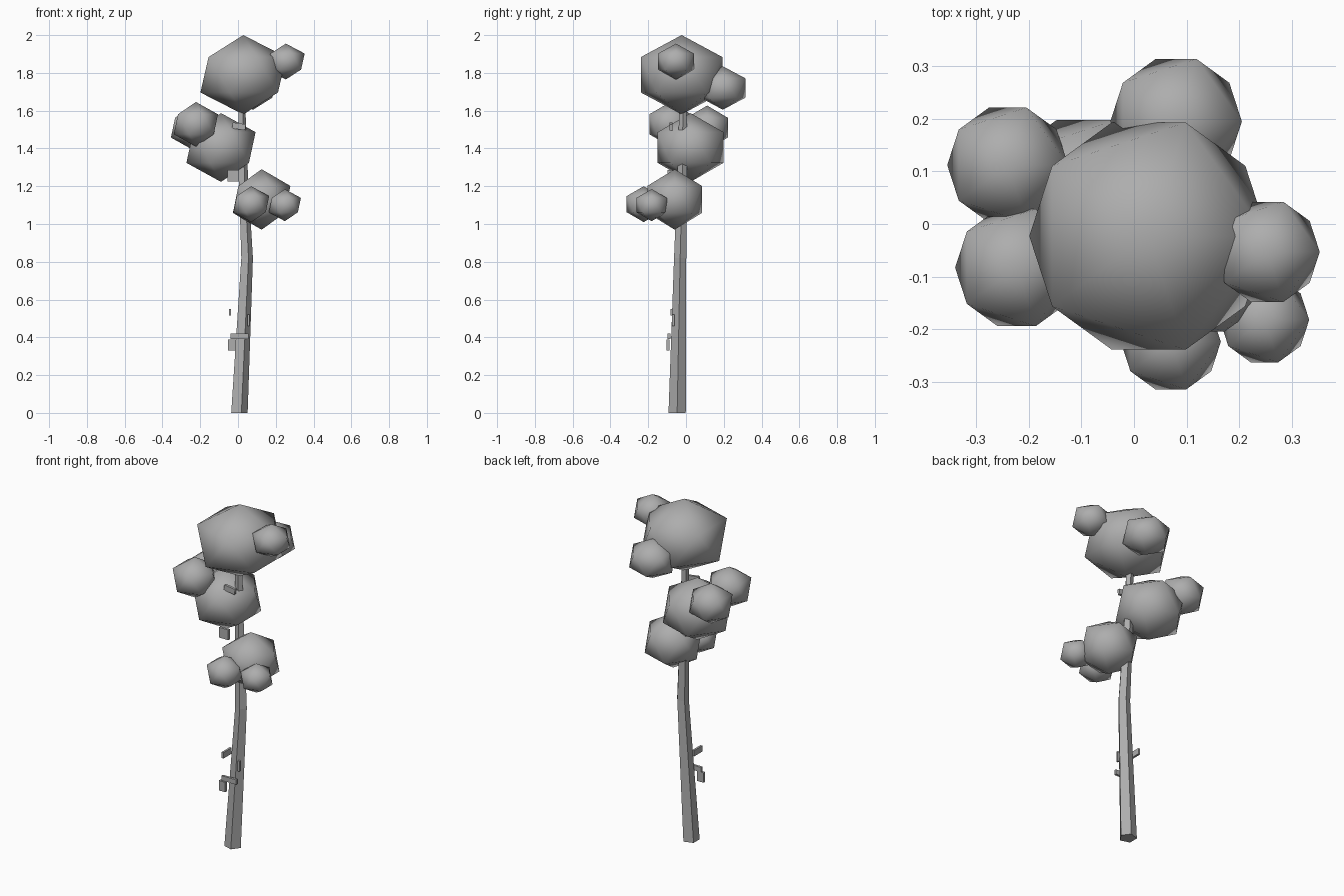
import bpy, bmesh, math
from mathutils import Matrix, Euler

if "Cube" in bpy.data.objects:
    bpy.data.objects.remove(bpy.data.objects["Cube"])

grey = bpy.data.materials.new("plain grey")
grey.diffuse_color = (0.42, 0.42, 0.42, 1)
grey.use_nodes = True
grey.node_tree.nodes["Principled BSDF"].inputs["Base Color"].default_value = grey.diffuse_color


def finish(bm, name, smooth=False):
    bmesh.ops.recalc_face_normals(bm, faces=bm.faces)
    me = bpy.data.meshes.new(name)
    bm.to_mesh(me)
    bm.free()
    for p in me.polygons:
        p.use_smooth = smooth
    me.materials.append(grey)
    ob = bpy.data.objects.new(name, me)
    bpy.context.collection.objects.link(ob)


def foliage(name, centre, ring, rz):
    """Icosahedron clump; ring = radius of its vertex rings, rz = half height."""
    bm = bmesh.new()
    bmesh.ops.create_icosphere(bm, subdivisions=1, radius=1.0)
    s = ring / 0.8944
    m = Matrix.Translation(centre) @ Matrix.Diagonal((s, s, rz, 1))
    bmesh.ops.transform(bm, matrix=m, verts=bm.verts)
    finish(bm, name, True)


def plate(name, centre, size, rot=(0, 0, 0)):
    bm = bmesh.new()
    bmesh.ops.create_cube(bm, size=1.0)
    m = (Matrix.Translation(centre)
         @ Euler([math.radians(a) for a in rot]).to_matrix().to_4x4()
         @ Matrix.Diagonal((*size, 1)))
    bmesh.ops.transform(bm, matrix=m, verts=bm.verts)
    finish(bm, name)


# Trunk: bent, tapering five-sided tube (x, y, z, radius)
path = [(0.003, -0.047, 0.0, 0.048), (0.045, -0.031, 0.82, 0.034),
        (0.026, -0.02, 1.25, 0.027), (0.016, -0.015, 1.72, 0.019)]
bm = bmesh.new()
rings = []
for x, y, z, r in path:
    rings.append([bm.verts.new((x + r * math.cos(math.tau * i / 5),
                                y + r * math.sin(math.tau * i / 5), z))
                  for i in range(5)])
for a, b in zip(rings, rings[1:]):
    for i in range(5):
        j = (i + 1) % 5
        bm.faces.new((a[i], a[j], b[j], b[i]))
bm.faces.new(rings[0][::-1])
bm.faces.new(rings[-1])
finish(bm, "trunk")

# Top crown
foliage("top_crown", (0.028, -0.023, 1.79), 0.227, 0.21)
foliage("top_crown_right", (0.253, -0.053, 1.86), 0.10, 0.095)
foliage("top_crown_back", (0.08, 0.195, 1.72), 0.125, 0.115)

# Middle crown
foliage("middle_crown", (-0.09, 0.024, 1.405), 0.183, 0.182)
foliage("middle_crown_back", (-0.24, 0.112, 1.51), 0.115, 0.117)
foliage("middle_crown_front", (-0.223, -0.083, 1.528), 0.117, 0.118)

# Lower crown
foliage("lower_crown", (0.125, -0.06, 1.13), 0.152, 0.16)
foliage("lower_crown_right", (0.248, -0.182, 1.10), 0.085, 0.085)
foliage("lower_crown_front", (0.07, -0.224, 1.105), 0.095, 0.095)

# Twigs and bark stubs
plate("low_twig", (0.008, -0.09, 0.405), (0.095, 0.014, 0.028))
plate("low_twig_tip", (-0.032, -0.095, 0.36), (0.042, 0.015, 0.058))
plate("side_twig", (-0.042, -0.045, 0.532), (0.012, 0.075, 0.035))
plate("side_stub", (0.055, -0.068, 0.49), (0.012, 0.012, 0.06))
plate("middle_twig", (-0.025, -0.09, 1.255), (0.06, 0.015, 0.06))
plate("upper_twig", (0.005, -0.08, 1.517), (0.07, 0.015, 0.032), (0, 8, 0))
